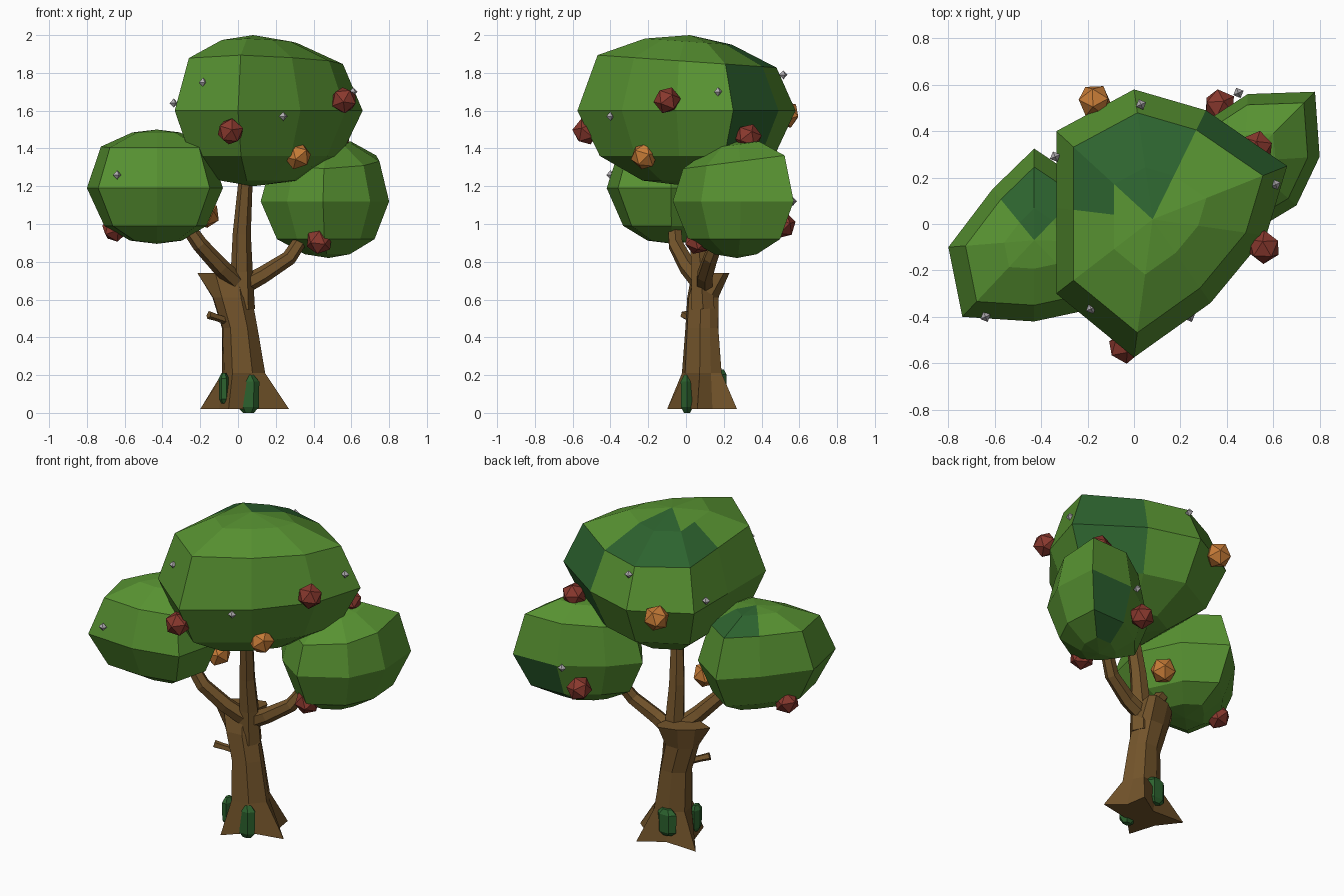
import bpy, bmesh, math
from mathutils import Vector

if "Cube" in bpy.data.objects:
    bpy.data.objects.remove(bpy.data.objects["Cube"])


def material(name, rgb):
    m = bpy.data.materials.new(name)
    m.diffuse_color = (*rgb, 1)
    m.use_nodes = True
    m.node_tree.nodes["Principled BSDF"].inputs["Base Color"].default_value = m.diffuse_color
    return m


LEAF = material("leaf green", (0.096, 0.287, 0.031))
DARK = material("dark green", (0.026, 0.125, 0.028))
BARK = material("bark brown", (0.172, 0.089, 0.024))
RED = material("fruit red", (0.25, 0.04, 0.027))
ORANGE = material("fruit orange", (0.57, 0.2, 0.038))
GREY = material("blossom grey", (0.45, 0.43, 0.45))


def loft(name, rings, mats, start=None, end=None, dark=()):
    """Skin rings of points; ends close with an apex point or a flat cap."""
    bm = bmesh.new()
    vs = [[bm.verts.new(p) for p in r] for r in rings]
    n = len(rings[0])
    for k, (a, b) in enumerate(zip(vs, vs[1:])):
        for i in range(n):
            j = (i + 1) % n
            f = bm.faces.new((a[i], a[j], b[j], b[i]))
            f.material_index = int((k + 1, i) in dark)
    for ring, apex, k in ((vs[0], start, 0), (vs[-1], end, len(rings))):
        if apex is None:
            bm.faces.new(ring)
            continue
        tip = bm.verts.new(apex)
        for i in range(n):
            f = bm.faces.new((ring[i], ring[(i + 1) % n], tip))
            f.material_index = int((k, i) in dark)
    bmesh.ops.recalc_face_normals(bm, faces=bm.faces)
    me = bpy.data.meshes.new(name)
    bm.to_mesh(me)
    bm.free()
    for m in mats:
        me.materials.append(m)
    ob = bpy.data.objects.new(name, me)
    bpy.context.collection.objects.link(ob)
    return ob


def crown(name, outline, centre, levels, top, bottom, tilt, dark):
    """Faceted leaf mass: plan outline scaled at each (scale, z) level."""
    cx, cy = centre
    rings = []
    for s, z in levels:
        ring = []
        for x, y in outline:
            px, py = cx + (x - cx) * s, cy + (y - cy) * s
            slope = tilt if z > levels[2][1] else 0
            ring.append((px, py, z + slope * (py - cy)))
        rings.append(ring)
    loft(name, rings, (LEAF, DARK), (cx, cy, top), (cx, cy, bottom), dark)


def branch(name, path, sides=6):
    """Tapered limb along (x, y, z, radius) points."""
    pts = [Vector(p[:3]) for p in path]
    rings = []
    for i, p in enumerate(pts):
        d = (pts[min(i + 1, len(pts) - 1)] - pts[max(i - 1, 0)]).normalized()
        u = d.cross(Vector((0, 1, 0))).normalized()
        w = d.cross(u)
        rings.append([p + path[i][3] * (u * math.cos(t) + w * math.sin(t))
                      for t in (math.tau * k / sides for k in range(sides))])
    loft(name, rings, (BARK,))


def gem(name, pos, r, mat, octa=False):
    """Faceted ball: icosahedron, or octahedron for tiny blossoms."""
    if octa:
        x, y, z = pos
        ring = [(x + r * math.cos(a), y + r * math.sin(a), z)
                for a in (0.4 + math.pi / 2 * k for k in range(4))]
        loft(name, [ring], (mat,), (x, y, z + r), (x, y, z - r))
        return
    bpy.ops.mesh.primitive_ico_sphere_add(subdivisions=1, radius=r, location=pos,
                                          rotation=(0.3, 0.2, pos[0] * 5))
    bpy.context.object.name = name
    bpy.context.object.data.materials.append(mat)


# Leaf crowns
crown("main_crown",
      [(0.66, 0.25), (0.31, 0.49), (0, 0.58), (-0.335, 0.40), (-0.335, 0.07),
       (-0.335, -0.30), (0, -0.575), (0.33, -0.34), (0.57, -0.05)],
      (0.08, 0.02),
      [(0.4, 1.965), (0.82, 1.86), (1, 1.6), (0.8, 1.36), (0.42, 1.23)],
      2.0, 1.2, -0.07, {(2, 0), (3, 0), (1, 1), (1, 2), (1, 3), (0, 1), (0, 2)})
crown("left_crown",
      [(-0.08, -0.08), (-0.2, 0.17), (-0.43, 0.325), (-0.61, 0.15),
       (-0.80, -0.10), (-0.74, -0.40), (-0.43, -0.42), (-0.15, -0.36)],
      (-0.43, -0.07),
      [(0.35, 1.485), (0.8, 1.41), (1, 1.19), (0.75, 0.99), (0.38, 0.912)],
      1.5, 0.895, 0.02, {(1, 1), (1, 2), (0, 1), (0, 2)})
crown("right_crown",
      [(0.80, 0.29), (0.78, 0.57), (0.49, 0.56), (0.26, 0.41),
       (0.12, 0.25), (0.26, 0.06), (0.45, -0.07), (0.70, 0.08)],
      (0.48, 0.27),
      [(0.4, 1.42), (0.84, 1.33), (1, 1.12), (0.76, 0.92), (0.35, 0.84)],
      1.44, 0.82, 0.13, {(3, 1), (4, 1)})

# Trunk: star-shaped roots, slim waist, spreading lopsided top
angles = [math.radians(a) for a in (-6, 27, 60, 108, 156, 200, 243, 300)]
trunk_rings = [[(x, y, 0.02) for x, y in (
    (0.27, 0.06), (0.17, 0.14), (0.15, 0.27), (0.01, 0.18),
    (-0.2, 0.19), (-0.1, 0.06), (-0.05, -0.1), (0.07, 0.02))]]
for x0, x1, y0, y1, z, f in ((-0.09, 0.14, -0.03, 0.2, 0.21, 0.9),
                             (-0.09, 0.1, -0.01, 0.18, 0.45, 0.95),
                             (-0.14, 0.07, 0.0, 0.18, 0.61, 0.97)):
    trunk_rings.append([
        ((x0 + x1) / 2 + (x1 - x0) / 2 * (f if k % 2 else 1.04) * math.cos(a),
         (y0 + y1) / 2 + (y1 - y0) / 2 * (f if k % 2 else 1.04) * math.sin(a), z)
        for k, a in enumerate(angles)])
trunk_rings.append([(x, y, 0.74) for x, y in (
    (0.05, 0.14), (0.06, 0.2), (0.03, 0.23), (-0.08, 0.2),
    (-0.16, 0.14), (-0.215, 0.07), (-0.12, 0.03), (0.0, 0.05))])
loft("trunk", trunk_rings, (BARK,))

# Branches
branch("middle_branch", [(0.02, 0.09, 0.55, 0.07), (0.02, 0.08, 0.75, 0.058),
                         (0.02, 0.06, 0.95, 0.048), (0.045, 0.02, 1.3, 0.035)])
branch("left_branch", [(0.03, 0.10, 0.66, 0.05), (-0.09, 0.01, 0.77, 0.047),
                       (-0.2, -0.055, 0.89, 0.042), (-0.32, -0.065, 1.06, 0.035)])
branch("right_branch", [(0.0, 0.10, 0.66, 0.05), (0.13, 0.10, 0.73, 0.045),
                        (0.27, 0.13, 0.82, 0.04), (0.39, 0.2, 1.0, 0.033)])
branch("twig_stub", [(-0.05, 0.05, 0.485, 0.022), (-0.11, 0.015, 0.505, 0.02),
                     (-0.155, -0.01, 0.52, 0.023)], 5)

# Moss lumps between the roots
for i, (x, y, z, rx, ry, rz) in enumerate(((0.055, 0.005, 0.1, 0.058, 0.038, 0.1),
                                           (-0.075, 0.01, 0.13, 0.027, 0.045, 0.08),
                                           (0.0, 0.185, 0.15, 0.065, 0.035, 0.08))):
    def ring(h, s):
        return [(x + s * rx * math.cos(a), y + s * ry * math.sin(a), z + h * rz)
                for a in (math.tau * k / 6 for k in range(6))]
    loft(f"moss_{i + 1}", [ring(-1, 0.5), ring(-0.7, 0.95), ring(0.65, 1), ring(1, 0.5)], (DARK,))

# Fruit
for i, p in enumerate(((-0.04, -0.53, 1.49), (0.56, -0.1, 1.655), (0.43, 0.06, 0.91),
                       (-0.65, -0.05, 0.975), (0.53, 0.33, 1.46), (0.37, 0.51, 0.995))):
    gem(f"red_fruit_{i + 1}", p, 0.073, RED)
for i, p in enumerate(((0.315, -0.22, 1.36), (-0.17, 0.53, 1.58), (-0.17, 0.05, 1.05))):
    gem(f"orange_fruit_{i + 1}", p, 0.075, ORANGE)

# Tiny blossoms
for i, p in enumerate(((-0.185, -0.365, 1.75), (0.24, -0.4, 1.57), (-0.64, -0.4, 1.26),
                       (-0.34, 0.29, 1.64), (0.61, 0.17, 1.70), (0.03, 0.515, 1.79),
                       (0.45, 0.565, 1.12))):
    gem(f"blossom_{i + 1}", p, 0.024, GREY, True)
